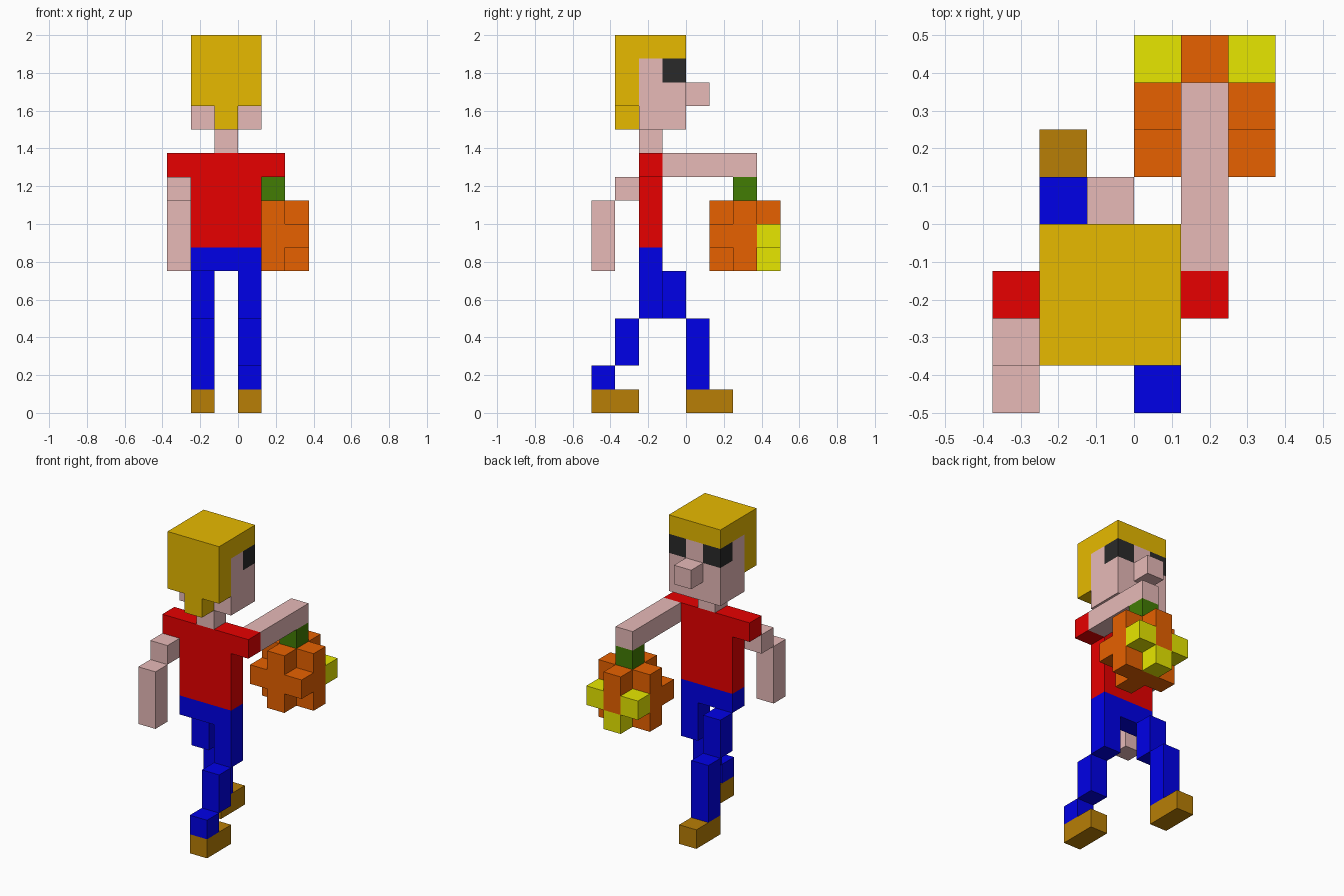
import bpy
import bmesh
import math
from itertools import product
from mathutils import Vector

cube = bpy.data.objects.get("Cube")
if cube:
    bpy.data.objects.remove(cube, do_unlink=True)

U = 0.125                             # edge of one block
ORIGIN = Vector((-0.375, -0.5, 0.0))  # corner of block (0, 0, 0)


def make_material(name, rgb):
    lin = [((c / 255 + 0.055) / 1.055) ** 2.4 if c > 10 else c / 255 / 12.92 for c in rgb]
    mat = bpy.data.materials.new(name)
    mat.use_nodes = True
    mat.diffuse_color = (*lin, 1)
    mat.node_tree.nodes["Principled BSDF"].inputs["Base Color"].default_value = (*lin, 1)
    return mat


SKIN = make_material("skin pink", (255, 205, 203))
HAIR = make_material("blond", (255, 205, 0))
RED = make_material("shirt red", (255, 0, 0))
BLUE = make_material("trouser blue", (0, 0, 255))
BROWN = make_material("shoe brown", (184, 126, 6))
BLACK = make_material("eye black", (42, 42, 42))
ORANGE = make_material("pumpkin orange", (255, 108, 0))
YELLOW = make_material("glow yellow", (255, 255, 0))
GREEN = make_material("stem green", (66, 124, 4))


def box(x, y, z):
    """Blocks in inclusive ranges; a plain number is a single layer."""
    spans = [(v, v) if isinstance(v, int) else v for v in (x, y, z)]
    return set(product(*(range(a, b + 1) for a, b in spans)))


def build(name, cells, mat, accent=None, accent_cells=()):
    """Outer shell of a set of blocks, with flush faces merged."""
    bm = bmesh.new()
    for cell in cells:
        for axis, side in product(range(3), (0, 1)):
            near = list(cell)
            near[axis] += 2 * side - 1
            if tuple(near) in cells:
                continue
            u, v = (axis + 1) % 3, (axis + 2) % 3
            loop = [(0, 0), (1, 0), (1, 1), (0, 1)]
            verts = []
            for a, b in (loop if side else loop[::-1]):
                p = Vector(cell)
                p[axis] += side
                p[u] += a
                p[v] += b
                verts.append(bm.verts.new(ORIGIN + p * U))
            face = bm.faces.new(verts)
            face.material_index = int(cell in accent_cells)
    bmesh.ops.remove_doubles(bm, verts=bm.verts[:], dist=1e-4)
    bmesh.ops.dissolve_limit(bm, angle_limit=math.radians(1), verts=bm.verts[:],
                             edges=bm.edges[:], delimit={'MATERIAL'})
    mesh = bpy.data.meshes.new(name)
    bm.to_mesh(mesh)
    bm.free()
    mesh.materials.append(mat)
    if accent:
        mesh.materials.append(accent)
    obj = bpy.data.objects.new(name, mesh)
    bpy.context.collection.objects.link(obj)
    return obj


# Head: eyes fill the upper corners of the face, hair wraps top and back
eyes = {"right": box(1, 3, 14), "left": box(3, 3, 14)}
for side, cells in eyes.items():
    build(f"{side}_eye", cells, BLACK)
build("face", box((1, 3), (2, 3), (12, 14)) - eyes["right"] - eyes["left"], SKIN)
build("nose", box(2, 4, 13), SKIN)
build("hair", box((1, 3), (1, 3), 15) | box((1, 3), 1, (13, 14)) | box(2, 1, 12), HAIR)
build("neck", box(2, 2, 11), SKIN)

# Body
build("shirt", box((1, 3), 2, (7, 10)) | box((0, 4), 2, 10), RED)
build("hips", box((1, 3), 2, 6), BLUE)

# Arms: one reaches forward, the other swings back
build("forward_arm", box(4, (3, 6), 10), SKIN)
build("back_upper_arm", box(0, 1, 9), SKIN)
build("back_forearm", box(0, 0, (6, 8)), SKIN)

# Striding legs
build("front_thigh", box(1, 3, (4, 5)), BLUE)
build("front_shin", box(1, 4, (1, 3)), BLUE)
build("front_shoe", box(1, (4, 5), 0), BROWN)
build("back_thigh", box(3, 2, (4, 5)), BLUE)
build("back_shin", box(3, 1, (2, 3)), BLUE)
build("back_ankle", box(3, 0, 1), BLUE)
build("back_shoe", box(3, (0, 1), 0), BROWN)

# Pumpkin lantern: three crossed slabs, with glowing eyes and mouth
pumpkin = (box(4, (5, 7), (6, 8)) | box((3, 5), 6, (6, 8)) | box((3, 5), (5, 7), 7))
build("pumpkin", pumpkin, ORANGE, YELLOW, {(3, 7, 7), (5, 7, 7), (4, 7, 6)})
build("pumpkin_stem", box(4, 6, 9), GREEN)
